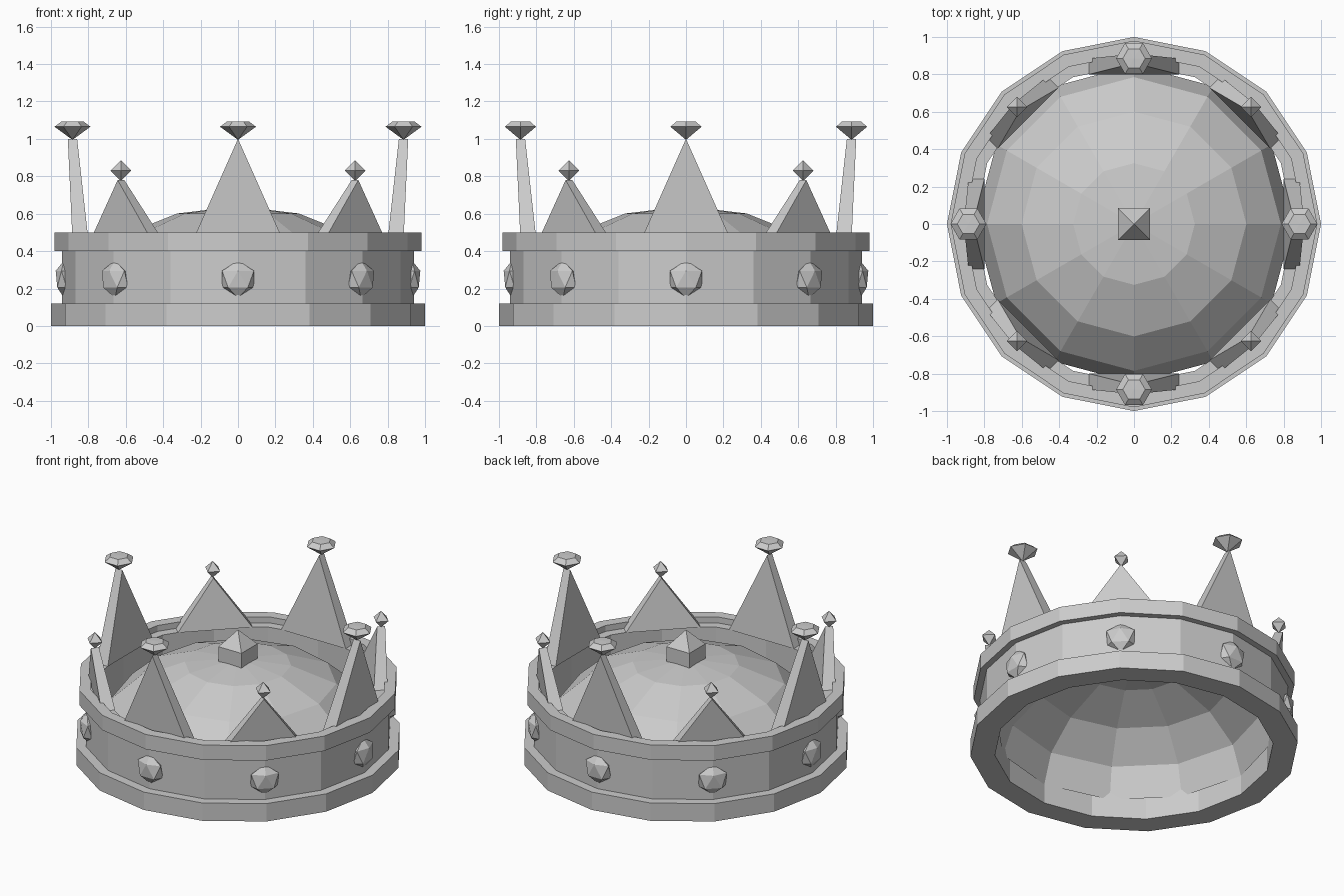
import bpy, bmesh
from math import pi, cos, sin
from mathutils import Matrix, Vector

cube = bpy.data.objects.get("Cube")
if cube:
    bpy.data.objects.remove(cube, do_unlink=True)

grey = bpy.data.materials.new("plain_grey")
grey.use_nodes = True
grey.diffuse_color = (0.6, 0.6, 0.6, 1)
grey.node_tree.nodes["Principled BSDF"].inputs["Base Color"].default_value = (0.6, 0.6, 0.6, 1)


def finish(name, bm, matrix=Matrix(), recalc=True):
    if recalc:
        bmesh.ops.recalc_face_normals(bm, faces=bm.faces)
    mesh = bpy.data.meshes.new(name)
    bm.to_mesh(mesh)
    bm.free()
    mesh.materials.append(grey)
    obj = bpy.data.objects.new(name, mesh)
    obj.matrix_world = matrix
    bpy.context.collection.objects.link(obj)
    return obj


def lathe(name, profile, sides, closed=False, matrix=Matrix()):
    """Turn (radius, height) points about the z axis with flat sides."""
    bm = bmesh.new()
    verts = [bm.verts.new((r, 0, z)) for r, z in profile]
    edges = [bm.edges.new(p) for p in zip(verts, verts[1:])]
    if closed:
        edges.append(bm.edges.new((verts[-1], verts[0])))
    bmesh.ops.spin(bm, geom=verts + edges, cent=(0, 0, 0), axis=(0, 0, 1),
                   angle=2 * pi, steps=sides, use_duplicate=False)
    bmesh.ops.remove_doubles(bm, verts=bm.verts, dist=0.0005)
    return finish(name, bm, matrix)


def spike(name, half, base, top, turn):
    """Wedge with a rectangular foot that leans out to a short radial ridge."""
    bm = bmesh.new()
    foot = [bm.verts.new(p) for p in
            ((0.80, -half, base), (0.885, -half, base), (0.885, half, base), (0.80, half, base))]
    inner, outer = bm.verts.new((0.86, 0, top)), bm.verts.new((0.91, 0, top))
    for face in (foot, (foot[0], foot[1], outer, inner), (foot[1], foot[2], outer),
                 (foot[2], foot[3], inner, outer), (foot[3], foot[0], inner)):
        bm.faces.new(face)
    return finish(name, bm, turn)


# Band with wider rims at the bottom and top, and a ledge inside
lathe("band", [(0.85, 0), (1, 0), (1, 0.12), (0.94, 0.12), (0.94, 0.40), (0.98, 0.40),
               (0.98, 0.50), (0.91, 0.50), (0.91, 0.46), (0.85, 0.46)], 16, closed=True)

# Faceted cap inside the band
dome_rings = [(0.85 * sin(i * pi / 8), 0.13 + 0.51 * cos(i * pi / 8)) for i in range(5)]
lathe("dome", dome_rings, 12)

# Square stud with a pyramid top
stud_r = 0.085 * 2 ** 0.5
lathe("dome_stud", [(0, 0.60), (stud_r, 0.60), (stud_r, 0.725), (0, 0.83)], 4,
      matrix=Matrix.Rotation(pi / 4, 4, "Z"))

for i in range(8):
    turn = Matrix.Rotation(i * pi / 4, 4, "Z")
    tip = turn @ Vector((0.885, 0, 0))
    place = Matrix.Translation(tip)

    # Tall and short spikes alternate, each carrying a gem
    if i % 2 == 0:
        spike(f"tall_spike_{i}", 0.24, 0.46, 1.0, turn)
        lathe(f"tall_spike_gem_{i}", [(0, 0.995), (0.096, 1.065), (0.06, 1.092), (0, 1.094)],
              6, matrix=place)
    else:
        spike(f"short_spike_{i}", 0.23, 0.46, 0.78, turn)
        lathe(f"short_spike_gem_{i}", [(0, 0.775), (0.055, 0.83), (0, 0.885)], 4, matrix=place)

    # Flattened round gem on the band
    bm = bmesh.new()
    bmesh.ops.create_icosphere(bm, subdivisions=1, radius=0.1)
    bmesh.ops.scale(bm, vec=(0.5, 1, 1), verts=bm.verts)
    finish(f"band_gem_{i}", bm, turn @ Matrix.Translation((0.93, 0, 0.25)))
